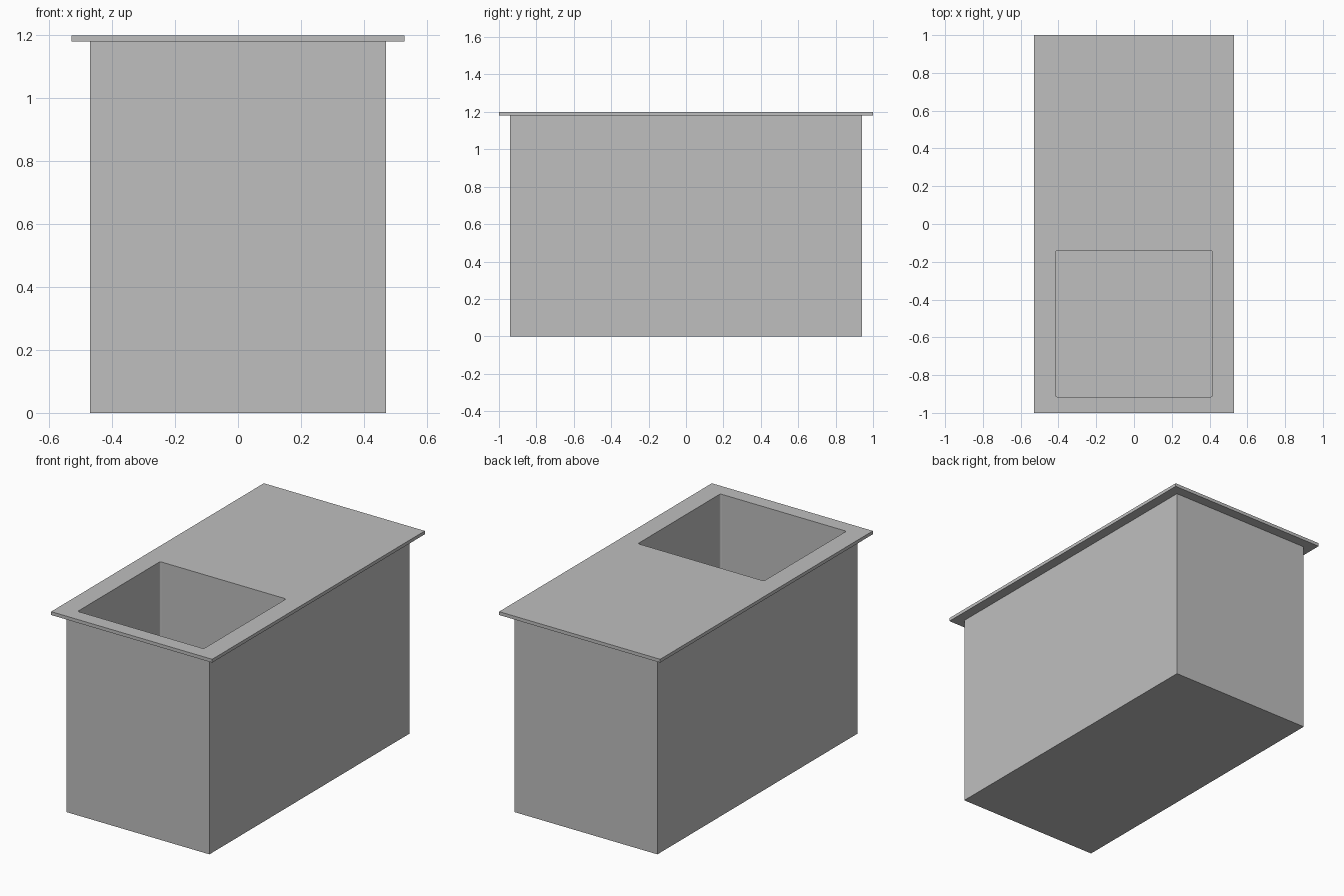
import bpy

cube = bpy.data.objects.get("Cube")
if cube:
    bpy.data.objects.remove(cube, do_unlink=True)

grey = bpy.data.materials.new("plain_grey")
grey.use_nodes = True
grey.diffuse_color = (0.52, 0.52, 0.52, 1)
grey.node_tree.nodes["Principled BSDF"].inputs["Base Color"].default_value = (0.52, 0.52, 0.52, 1)


def box(name, low, high):
    """Box between two opposite corners."""
    centre = [(a + b) / 2 for a, b in zip(low, high)]
    bpy.ops.mesh.primitive_cube_add(size=1, location=centre)
    obj = bpy.context.object
    obj.name = name
    obj.scale = [b - a for a, b in zip(low, high)]
    bpy.ops.object.transform_apply(location=False, rotation=False, scale=True)
    obj.data.materials.append(grey)
    return obj


# Cabinet and overhanging worktop
cabinet = box("cabinet", (-0.47, -0.94, 0), (0.47, 0.94, 1.18))
worktop = box("worktop", (-0.53, -1, 1.18), (0.53, 1, 1.2))

# Basin hollow, with slightly softened upright corners
cutter = box("basin_cutter", (-0.415, -0.915, 0.58), (0.415, -0.14, 1.3))
weights = cutter.data.attributes.new("bevel_weight_edge", "FLOAT", "EDGE")
for edge in cutter.data.edges:
    a, b = (cutter.data.vertices[i].co for i in edge.vertices)
    weights.data[edge.index].value = 1.0 if abs(a.z - b.z) > 0.1 else 0.0
bevel = cutter.modifiers.new("soft_corners", "BEVEL")
bevel.limit_method = "WEIGHT"
bevel.width = 0.01
bevel.segments = 3
cutter.hide_render = True
cutter.display_type = "WIRE"

# Cut the basin, then apply
for part in (cabinet, worktop):
    cut = part.modifiers.new("basin", "BOOLEAN")
    cut.operation = "DIFFERENCE"
    cut.solver = "EXACT"
    cut.object = cutter
    bpy.context.view_layer.objects.active = part
    bpy.ops.object.modifier_apply(modifier=cut.name)

bpy.data.objects.remove(cutter, do_unlink=True)
